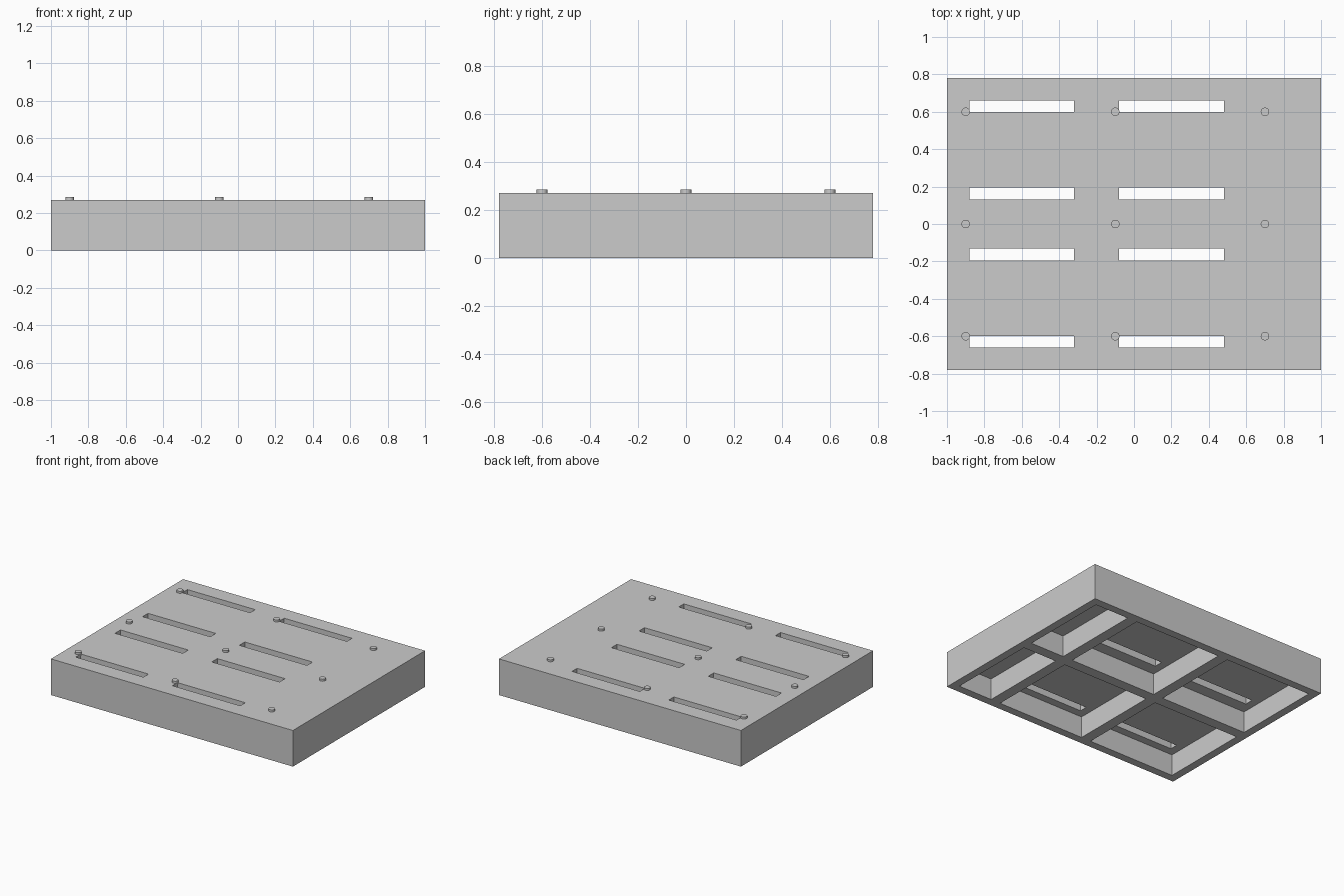
import bpy
import bmesh
from mathutils import Matrix, Vector

cube = bpy.data.objects.get("Cube")
if cube:
    bpy.data.objects.remove(cube, do_unlink=True)

HEIGHT, POCKET_DEPTH = 0.27, 0.16

grey = bpy.data.materials.new("plain grey")
grey.use_nodes = True
colour = (0.6, 0.6, 0.6, 1)
grey.diffuse_color = colour
grey.node_tree.nodes["Principled BSDF"].inputs["Base Color"].default_value = colour


def finish(name, bm):
    mesh = bpy.data.meshes.new(name)
    bm.to_mesh(mesh)
    bm.free()
    mesh.materials.append(grey)
    obj = bpy.data.objects.new(name, mesh)
    bpy.context.collection.objects.link(obj)
    return obj


def boxes(name, spans):
    """One mesh holding a box for each (x, y, z) set of ranges."""
    bm = bmesh.new()
    for span in spans:
        low, high = (Vector(c) for c in zip(*span))
        matrix = Matrix.Translation((low + high) / 2) @ Matrix.Diagonal((*(high - low), 1))
        bmesh.ops.create_cube(bm, size=1, matrix=matrix)
    return finish(name, bm)


def mirrored(span):
    """A y range and its reflection."""
    return [span, (-span[1], -span[0])]


# Solid slab
slab = boxes("slab", [((-1, 1), (-0.78, 0.78), (0, HEIGHT))])

# Pockets hollowed from the underside, leaving ribs between them
pocket_x = [(-0.94, -0.22), (-0.14, 0.58), (0.66, 0.94)]
pockets = boxes("pocket_cutter", [(x, y, (-0.1, POCKET_DEPTH))
                                  for x in pocket_x for y in mirrored((0.04, 0.72))])

# Slots passing through the top plate
slot_x = [(-0.88, -0.32), (-0.08, 0.48)]
slot_y = mirrored((0.13, 0.195)) + mirrored((0.6, 0.66))
slots = boxes("slot_cutter", [(x, y, (0.1, 0.4)) for x in slot_x for y in slot_y])

for cutter in (pockets, slots):
    cutter.hide_render = True
    cutter.hide_viewport = True
    cut = slab.modifiers.new(cutter.name, "BOOLEAN")
    cut.operation = "DIFFERENCE"
    cut.solver = "EXACT"
    cut.object = cutter

# Bake the cuts and drop the cutters
depsgraph = bpy.context.evaluated_depsgraph_get()
baked = bpy.data.meshes.new_from_object(slab.evaluated_get(depsgraph))
slab.modifiers.clear()
slab.data = baked
for cutter in (pockets, slots):
    bpy.data.objects.remove(cutter, do_unlink=True)

# Small round pegs on the top
bm = bmesh.new()
for x in (-0.9, -0.1, 0.7):
    for y in (-0.6, 0, 0.6):
        bmesh.ops.create_cone(bm, cap_ends=True, segments=32, radius1=0.0225, radius2=0.0225,
                              depth=0.03, matrix=Matrix.Translation((x, y, HEIGHT)))
pegs = finish("pegs", bm)
bpy.ops.object.select_all(action="DESELECT")
pegs.select_set(True)
bpy.context.view_layer.objects.active = pegs
bpy.ops.object.shade_smooth_by_angle()
